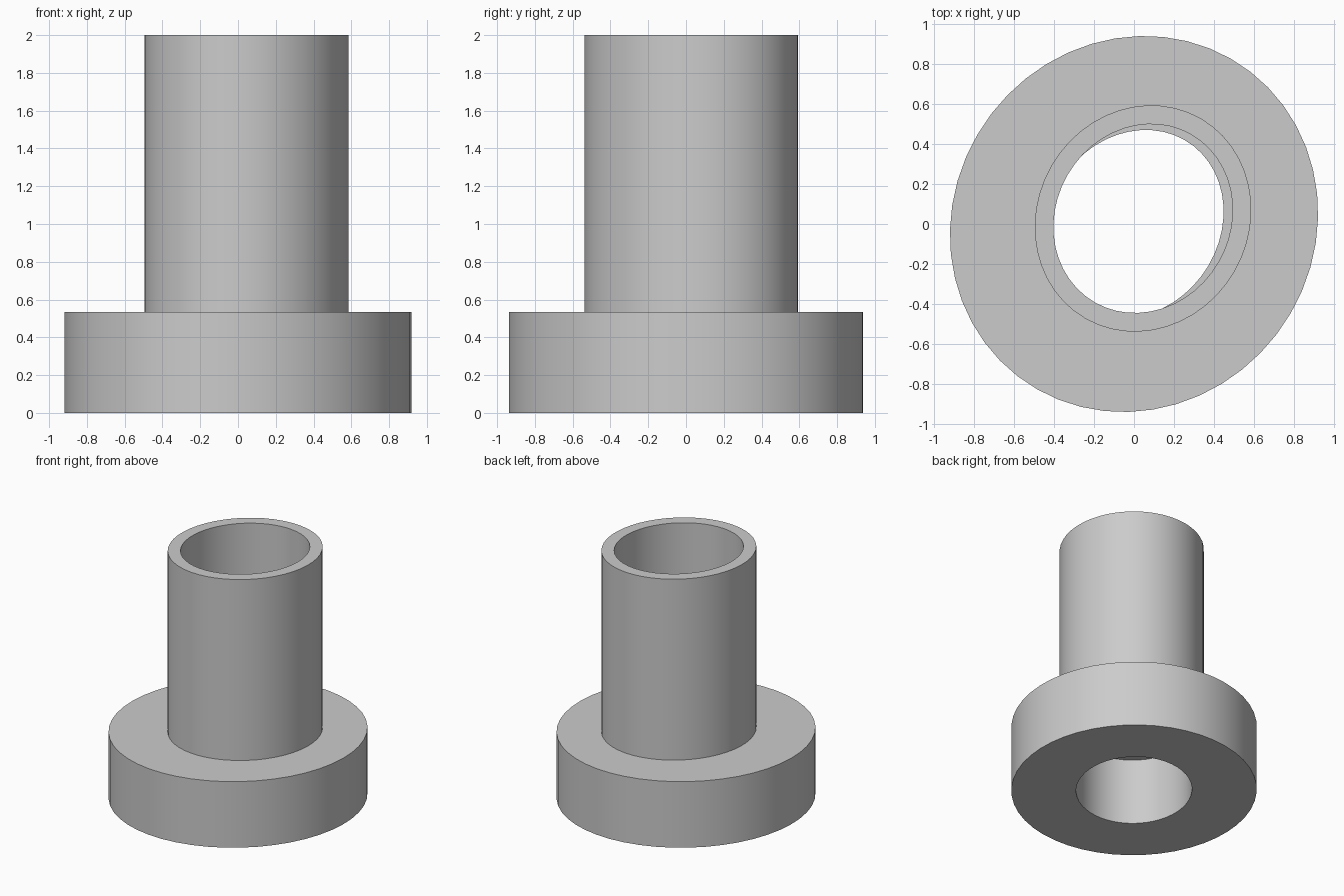
import bpy
import bmesh
from math import radians, tau
from mathutils import Matrix, Vector

cube = bpy.data.objects.get("Cube")
if cube:
    bpy.data.objects.remove(cube, do_unlink=True)

SEGMENTS = 48

grey = bpy.data.materials.new("plain grey")
grey.use_nodes = True
colour = (0.6, 0.6, 0.6, 1)
grey.diffuse_color = colour
grey.node_tree.nodes["Principled BSDF"].inputs["Base Color"].default_value = colour


def oval(bm, radii, tilt, centre, z):
    """Add one loop of vertices on a tilted ellipse."""
    turn = Matrix.Rotation(radians(tilt), 3, "Z")
    offset = Vector((*centre, z))
    loop = []
    for i in range(SEGMENTS):
        spoke = Matrix.Rotation(tau * i / SEGMENTS - radians(tilt), 3, "Z") @ Vector((1, 0, 0))
        point = Vector((spoke.x * radii[0], spoke.y * radii[1], 0))
        loop.append(bm.verts.new(turn @ point + offset))
    return loop


def hollow_oval(name, outer, inner, tilt, centre, bottom, top):
    """Build an upright oval ring with an oval bore."""
    bm = bmesh.new()
    loops = [oval(bm, radii, tilt, centre, z) for radii, z in
             ((outer, bottom), (outer, top), (inner, top), (inner, bottom))]
    for a, b in zip(loops, loops[1:] + loops[:1]):
        for i in range(SEGMENTS):
            j = (i + 1) % SEGMENTS
            bm.faces.new((a[i], a[j], b[j], b[i]))
    bmesh.ops.recalc_face_normals(bm, faces=bm.faces)
    mesh = bpy.data.meshes.new(name)
    bm.to_mesh(mesh)
    bm.free()
    mesh.materials.append(grey)
    part = bpy.data.objects.new(name, mesh)
    bpy.context.collection.objects.link(part)
    bpy.ops.object.select_all(action="DESELECT")
    part.select_set(True)
    bpy.context.view_layer.objects.active = part
    bpy.ops.object.shade_smooth_by_angle(angle=radians(30))


# Wide flange at the foot
hollow_oval("base_flange", (0.957, 0.9), (0.49, 0.425), 55, (0, 0), 0, 0.535)

# Tall thin-walled tube, set slightly off centre on the flange
hollow_oval("upper_tube", (0.577, 0.528), (0.483, 0.435), 60, (0.045, 0.0275), 0.535, 2)
